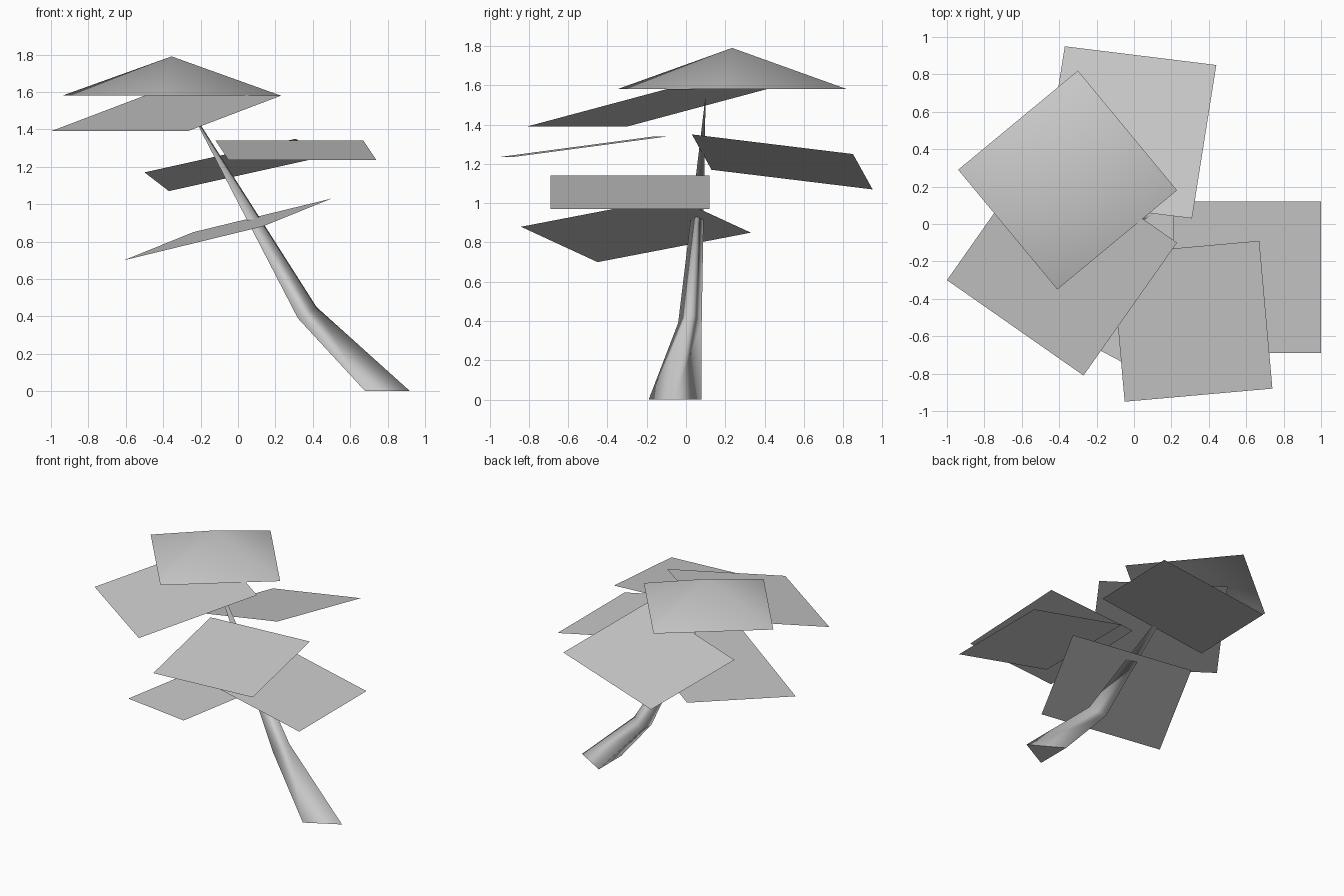
import bpy
import bmesh
from mathutils import Vector

cube = bpy.data.objects.get("Cube")
if cube:
    bpy.data.objects.remove(cube, do_unlink=True)

grey = bpy.data.materials.new("pale_grey")
grey.use_nodes = True
grey.diffuse_color = (0.6, 0.6, 0.6, 1)
grey.node_tree.nodes["Principled BSDF"].inputs["Base Color"].default_value = grey.diffuse_color


def finish(name, bm, smooth):
    """Turn a bmesh into a named, coloured object."""
    mesh = bpy.data.meshes.new(name)
    bm.to_mesh(mesh)
    bm.free()
    mesh.materials.append(grey)
    for poly in mesh.polygons:
        poly.use_smooth = smooth and len(poly.vertices) < 5
    obj = bpy.data.objects.new(name, mesh)
    bpy.context.collection.objects.link(obj)
    return obj


def leaf(name, a, b, c, peak=0.0):
    """Parallelogram leaf from three corners in turn; peak raises its centre."""
    a, b, c = Vector(a), Vector(b), Vector(c)
    bm = bmesh.new()
    corners = [bm.verts.new(p) for p in (a, b, c, a + c - b)]
    face = bm.faces.new(corners)
    bm.normal_update()
    if face.normal.z < 0:
        face.normal_flip()
    if peak:
        centre = bmesh.ops.poke(bm, faces=[face])["verts"][0]
        centre.co.z += peak
    return finish(name, bm, smooth=peak > 0)


# Leaves, from the crown down
leaf("crown_leaf", (-0.30, 0.82, 1.58), (0.23, 0.18, 1.58), (-0.41, -0.35, 1.58), peak=0.21)
leaf("upper_right_leaf", (-1.0, -0.30, 1.39), (-0.27, -0.81, 1.39), (0.23, -0.10, 1.58))
leaf("front_leaf", (-0.05, -0.95, 1.235), (0.74, -0.88, 1.235), (0.67, -0.09, 1.34))
leaf("back_leaf", (-0.37, 0.95, 1.07), (0.44, 0.85, 1.25), (0.31, 0.03, 1.35))
leaf("left_leaf", (0.21, 0.12, 1.14), (1.0, 0.12, 0.97), (1.0, -0.69, 0.97))
leaf("lowest_leaf", (-0.61, -0.45, 0.70), (0.13, -0.84, 0.88), (0.50, -0.06, 1.03))

# Leaning three-sided trunk that tapers to a point under the crown
bm = bmesh.new()
base = [bm.verts.new(p) for p in ((0.68, -0.19, 0), (0.92, -0.06, 0), (0.68, 0.08, 0))]
bend = [bm.verts.new(p) for p in ((0.32, -0.04, 0.39), (0.42, 0.02, 0.45), (0.32, 0.08, 0.39))]
tip = bm.verts.new((-0.28, 0.10, 1.55))
for i in range(3):
    j = (i + 1) % 3
    bm.faces.new((base[i], base[j], bend[j], bend[i]))
    bm.faces.new((bend[i], bend[j], tip))
bm.faces.new(base[::-1])
bmesh.ops.recalc_face_normals(bm, faces=bm.faces)
# The base cap keeps a crisp rim
bmesh.ops.split_edges(bm, edges=[e for e in bm.edges if all(v in base for v in e.verts)])
finish("trunk", bm, smooth=True)
